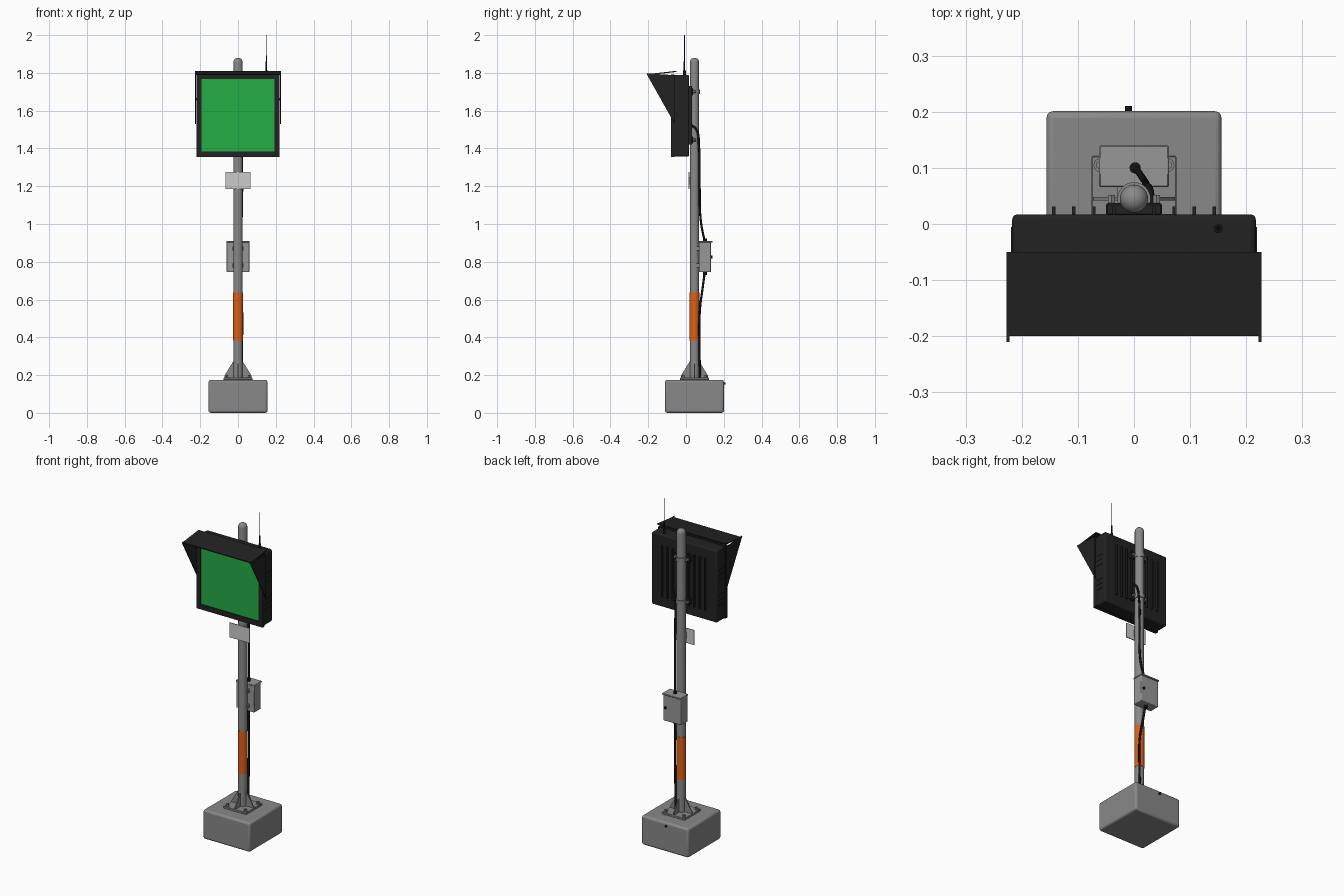
import bpy, bmesh, math
from mathutils import Vector

if "Cube" in bpy.data.objects:
    bpy.data.objects.remove(bpy.data.objects["Cube"])


def mat(name, r, g, b):
    m = bpy.data.materials.new(name)
    m.diffuse_color = (r, g, b, 1)
    m.use_nodes = True
    m.node_tree.nodes["Principled BSDF"].inputs["Base Color"].default_value = m.diffuse_color
    return m


GREY = mat("galvanised grey", 0.25, 0.25, 0.25)
BOXGREY = mat("cabinet grey", 0.31, 0.31, 0.31)
DARK = mat("charcoal", 0.016, 0.016, 0.017)
BLACK = mat("black rubber", 0.007, 0.007, 0.007)
GREEN = mat("screen green", 0.017, 0.42, 0.06)
ORANGE = mat("safety orange", 0.72, 0.12, 0.008)
PALE = mat("pale plate", 0.6, 0.6, 0.6)
PY = 0.045  # pole centre in y


def finish(name, bm, m, bevel=0, smooth=False, segs=3):
    bmesh.ops.recalc_face_normals(bm, faces=bm.faces)
    me = bpy.data.meshes.new(name)
    bm.to_mesh(me)
    bm.free()
    me.materials.append(m)
    o = bpy.data.objects.new(name, me)
    bpy.context.collection.objects.link(o)
    if bevel:
        b = o.modifiers.new("bevel", "BEVEL")
        b.width, b.segments = bevel, segs
    if smooth or bevel:
        bpy.ops.object.select_all(action="DESELECT")
        o.select_set(True)
        bpy.context.view_layer.objects.active = o
        bpy.ops.object.shade_smooth_by_angle(angle=math.radians(35))
    return o


def box(name, x, y, z, m, bevel=0, segs=3):
    bm = bmesh.new()
    bmesh.ops.create_cube(bm, size=1)
    for v in bm.verts:
        for i, (a, b) in enumerate((x, y, z)):
            v.co[i] = a if v.co[i] < 0 else b
    return finish(name, bm, m, bevel, segs=segs)


def rod(name, a, b, r, m, sides=16, r2=None):
    a, b = Vector(a), Vector(b)
    bm = bmesh.new()
    bmesh.ops.create_cone(bm, cap_ends=True, segments=sides, radius1=r,
                          radius2=r if r2 is None else r2, depth=(b - a).length)
    q = (b - a).to_track_quat("Z", "Y")
    for v in bm.verts:
        v.co = q @ v.co + (a + b) / 2
    return finish(name, bm, m, smooth=True)


def prism(name, pts, offset, m):
    """Extrude a flat outline by an offset vector."""
    bm = bmesh.new()
    f = bm.faces.new([bm.verts.new(p) for p in pts])
    r = bmesh.ops.extrude_face_region(bm, geom=[f])
    bmesh.ops.translate(bm, vec=offset,
                        verts=[g for g in r["geom"] if isinstance(g, bmesh.types.BMVert)])
    return finish(name, bm, m)


def cable(name, pts, r):
    c = bpy.data.curves.new(name, "CURVE")
    c.dimensions, c.bevel_depth, c.bevel_resolution = "3D", r, 3
    c.use_fill_caps = True
    s = c.splines.new("BEZIER")
    s.bezier_points.add(len(pts) - 1)
    for bp, p in zip(s.bezier_points, pts):
        bp.co = p
        bp.handle_left_type = bp.handle_right_type = "AUTO"
    c.materials.append(BLACK)
    o = bpy.data.objects.new(name, c)
    bpy.context.collection.objects.link(o)


# ballast block with rear plug
box("ballast_block", (-0.156, 0.156), (-0.111, 0.201), (0, 0.175), GREY, 0.012)
rod("ballast_plug", (-0.01, 0.198, 0.155), (-0.01, 0.21, 0.155), 0.006, BLACK)

# base plate, anchor bolts and gussets
box("base_plate", (-0.076, 0.076), (PY - 0.076, PY + 0.076), (0.174, 0.187), GREY, 0.002, 1)
for sx in (-1, 1):
    for sy in (-1, 1):
        x, y = sx * 0.06, PY + sy * 0.06
        rod("anchor_washer", (x, y, 0.186), (x, y, 0.19), 0.012, GREY)
        rod("anchor_bolt", (x, y, 0.188), (x, y, 0.2), 0.008, GREY, 6)
for k in range(4):
    a = k * math.pi / 2
    d, t = Vector((math.cos(a), math.sin(a), 0)), Vector((-math.sin(a), math.cos(a), 0))
    c = Vector((0, PY, 0)) - t * 0.003
    prism("gusset", [c + d * r + Vector((0, 0, z)) for r, z in
                     ((0.02, 0.186), (0.072, 0.186), (0.072, 0.196), (0.024, 0.275), (0.02, 0.275))],
          t * 0.006, GREY)

# pole with domed cap (lathe) and orange band
prof = [(0.025, 0.18), (0.025, 1.855)] + [
    (0.025 * math.cos(i * math.pi / 16), 1.855 + 0.025 * math.sin(i * math.pi / 16)) for i in range(1, 9)]
bm = bmesh.new()
vs = [bm.verts.new((r, 0, z)) for r, z in prof]
es = [bm.edges.new(p) for p in zip(vs, vs[1:])]
bmesh.ops.spin(bm, geom=vs + es, cent=(0, 0, 0), axis=(0, 0, 1), angle=2 * math.pi, steps=32)
bmesh.ops.remove_doubles(bm, verts=bm.verts, dist=1e-5)
bmesh.ops.translate(bm, verts=bm.verts, vec=(0, PY, 0))
finish("pole", bm, GREY, smooth=True)
rod("orange_band", (0, PY, 0.382), (0, PY, 0.637), 0.0268, ORANGE, 32)

# control cabinet
box("cabinet", (-0.06, 0.06), (0.068, 0.132), (0.745, 0.905), BOXGREY, 0.004)
box("cabinet_lid", (-0.062, 0.062), (0.066, 0.14), (0.902, 0.91), BOXGREY, 0.002, 1)
rod("cabinet_lock", (0.043, 0.13, 0.825), (0.043, 0.139, 0.825), 0.007, BLACK)
for z in (0.78, 0.87):
    box("cabinet_bracket", (-0.03, 0.03), (0.05, 0.07), (z - 0.01, z + 0.01), GREY)

# small pale plate
box("pale_sign", (-0.067, 0.067), (0.013, 0.018), (1.186, 1.274), PALE)
box("sign_bracket", (-0.015, 0.015), (0.017, 0.03), (1.21, 1.25), GREY)

# display housing, bezel and screen
box("display_housing", (-0.217, 0.217), (-0.066, 0.017), (1.357, 1.79), DARK, 0.009)
for s in (-1, 1):
    box("bezel_side", tuple(sorted((s * 0.193, s * 0.219))), (-0.08, -0.06), (1.355, 1.792), DARK)
box("bezel_bottom", (-0.194, 0.194), (-0.08, -0.06), (1.355, 1.385), DARK)
box("bezel_top", (-0.194, 0.194), (-0.08, -0.06), (1.767, 1.792), DARK)
box("screen", (-0.194, 0.194), (-0.074, -0.065), (1.384, 1.768), GREEN)

# sun visor: sloping roof and tapered cheeks
prism("visor_roof", [(-0.227, -0.2, 1.788), (-0.227, -0.05, 1.805),
                     (-0.227, -0.05, 1.811), (-0.227, -0.2, 1.794)], (0.454, 0, 0), DARK)
for s in (-1, 1):
    prism("visor_cheek", [(s * 0.222, -0.21, 1.797), (s * 0.222, -0.06, 1.788),
                          (s * 0.222, -0.06, 1.53)], (s * 0.005, 0, 0), DARK)
    rod("visor_stud", (s * 0.21, -0.07, 1.66), (s * 0.224, -0.07, 1.66), 0.006, DARK)
    # side vents
    for z in (1.45, 1.48, 1.51, 1.6, 1.63, 1.66):
        box("side_vent", tuple(sorted((s * 0.21, s * 0.2195))), (-0.05, -0.005), (z, z + 0.008), DARK)
    # rear cooling fins
    for i in range(1, 5):
        x = s * 0.0357 * i
        box("cooling_fin", (x - 0.003, x + 0.003), (0.01, 0.031), (1.42, 1.73), DARK)

# pole clamps
for z in (1.445, 1.7):
    box("clamp_plate", (-0.05, 0.05), (0.015, 0.037), (z - 0.018, z + 0.018), DARK, 0.003, 1)
    rod("clamp_ring", (0, PY, z - 0.012), (0, PY, z + 0.012), 0.0295, GREY, 32)
    for s in (-1, 1):
        rod("clamp_bolt", (s * 0.04, 0.03, z), (s * 0.04, 0.052, z), 0.007, GREY, 6)

# antenna
rod("antenna_base", (0.15, -0.008, 1.785), (0.15, -0.008, 1.812), 0.008, BLACK)
rod("antenna_sleeve", (0.15, -0.008, 1.81), (0.15, -0.008, 1.86), 0.004, BLACK, 12)
rod("antenna_whip", (0.15, -0.008, 1.855), (0.15, -0.008, 2.0), 0.0025, BLACK, 10, 0.0018)

# cables and glands
cable("upper_cable", [(0.03, 0.015, 1.53), (0.03, 0.055, 1.5), (0.022, 0.068, 1.42), (0.022, 0.072, 1.2),
                      (0.018, 0.078, 1.02), (0.003, 0.1, 0.9)], 0.006)
cable("lower_cable", [(0.002, 0.1, 0.75), (0.01, 0.088, 0.66), (0.021, 0.074, 0.55), (0.021, 0.071, 0.36),
                      (0.018, 0.075, 0.185)], 0.006)
rod("gland_top", (0.002, 0.1, 0.905), (0.002, 0.1, 0.922), 0.01, BLACK)
rod("gland_bottom", (0.002, 0.1, 0.73), (0.002, 0.1, 0.748), 0.01, BLACK)
